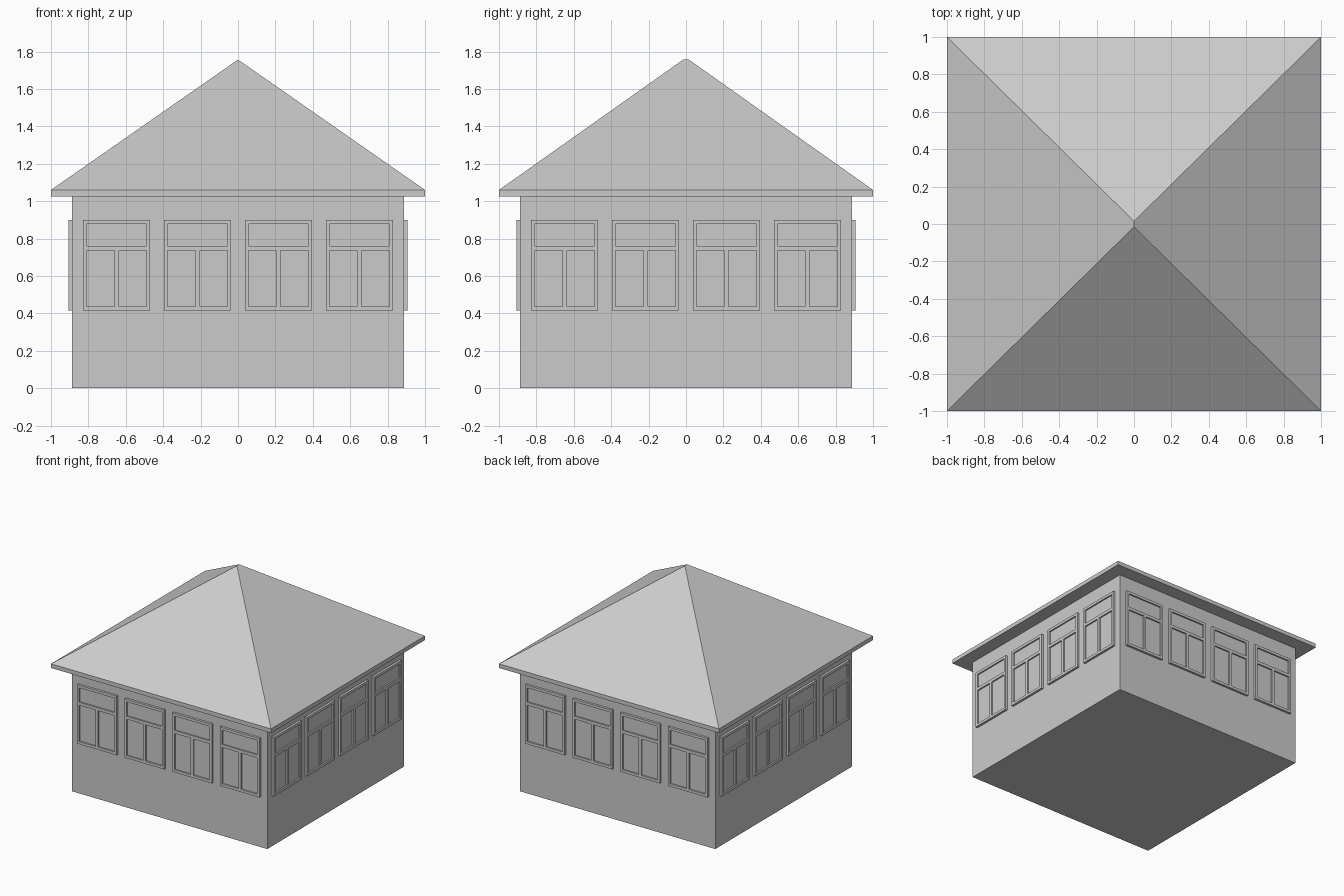
import bpy, bmesh, math
from mathutils import Matrix

if "Cube" in bpy.data.objects:
    bpy.data.objects.remove(bpy.data.objects["Cube"])

WALL = 0.888          # half width of the house body
EAVE_LOW, EAVE_TOP, PEAK = 1.026, 1.06, 1.757

grey = bpy.data.materials.new("light grey")
grey.diffuse_color = (0.6, 0.6, 0.6, 1.0)
grey.use_nodes = True
grey.node_tree.nodes["Principled BSDF"].inputs["Base Color"].default_value = grey.diffuse_color


def finish_mesh(bm, name):
    bmesh.ops.remove_doubles(bm, verts=bm.verts, dist=1e-5)
    bmesh.ops.recalc_face_normals(bm, faces=bm.faces)
    mesh = bpy.data.meshes.new(name)
    bm.to_mesh(mesh)
    bm.free()
    mesh.materials.append(grey)
    return mesh


def add_object(name, mesh, matrix=Matrix()):
    obj = bpy.data.objects.new(name, mesh)
    obj.matrix_world = matrix
    bpy.context.collection.objects.link(obj)
    return obj


def box_mesh(name, size, centre):
    bm = bmesh.new()
    bmesh.ops.create_cube(bm, size=1.0,
                          matrix=Matrix.Translation(centre) @ Matrix.Diagonal((*size, 1)))
    return finish_mesh(bm, name)


# House body, reaching up into the eaves
add_object("walls", box_mesh("walls", (2 * WALL, 2 * WALL, EAVE_LOW + 0.01),
                             (0, 0, (EAVE_LOW + 0.01) / 2)))

# Hipped roof: eave slab with four slopes meeting at a very short ridge
bm = bmesh.new()
corners = [(-1, -1), (1, -1), (1, 1), (-1, 1)]
low = [bm.verts.new((x, y, EAVE_LOW)) for x, y in corners]
top = [bm.verts.new((x, y, EAVE_TOP)) for x, y in corners]
ridge_f = bm.verts.new((0, -0.015, PEAK))
ridge_b = bm.verts.new((0, 0.015, PEAK))
bm.faces.new(low[::-1])
for i in range(4):
    j = (i + 1) % 4
    bm.faces.new((low[i], low[j], top[j], top[i]))
bm.faces.new((top[0], top[1], ridge_f))
bm.faces.new((top[1], top[2], ridge_b, ridge_f))
bm.faces.new((top[2], top[3], ridge_b))
bm.faces.new((top[3], top[0], ridge_f, ridge_b))
add_object("roof", finish_mesh(bm, "roof"))


# Window: a stepped grid, frame cells proud and pane cells recessed (faces -y)
def window_mesh():
    xs = [-0.18, -0.16, -0.012, 0.012, 0.16, 0.18]
    zs = [0.415, 0.437, 0.735, 0.76, 0.878, 0.90]
    frame, pane, back = -0.907, -0.895, -0.88

    def depth(i, j):
        if not (0 <= i < 5 and 0 <= j < 5):
            return back
        is_pane = (j == 1 and i in (1, 3)) or (j == 3 and i in (1, 2, 3))
        return pane if is_pane else frame

    bm = bmesh.new()

    def quad(*points):
        bm.faces.new([bm.verts.new(p) for p in points])

    for i in range(6):
        for j in range(6):
            d = depth(i, j)
            if i < 5 and j < 5:
                x0, x1, z0, z1 = xs[i], xs[i + 1], zs[j], zs[j + 1]
                quad((x0, d, z0), (x1, d, z0), (x1, d, z1), (x0, d, z1))
                quad((x0, back, z0), (x0, back, z1), (x1, back, z1), (x1, back, z0))
            # Steps between this cell and its left and lower neighbours
            e = depth(i - 1, j)
            if e != d:
                quad((xs[i], d, zs[j]), (xs[i], e, zs[j]),
                     (xs[i], e, zs[j + 1]), (xs[i], d, zs[j + 1]))
            e = depth(i, j - 1)
            if e != d:
                quad((xs[i], d, zs[j]), (xs[i], e, zs[j]),
                     (xs[i + 1], e, zs[j]), (xs[i + 1], d, zs[j]))
    return finish_mesh(bm, "window")


# Four windows on each of the four sides
window = window_mesh()
for k, side in enumerate(("front", "right", "back", "left")):
    turn = Matrix.Rotation(k * math.pi / 2, 4, "Z")
    for n in range(4):
        offset = (n - 1.5) * 0.433
        add_object(f"{side}_window_{n + 1}", window, turn @ Matrix.Translation((offset, 0, 0)))
